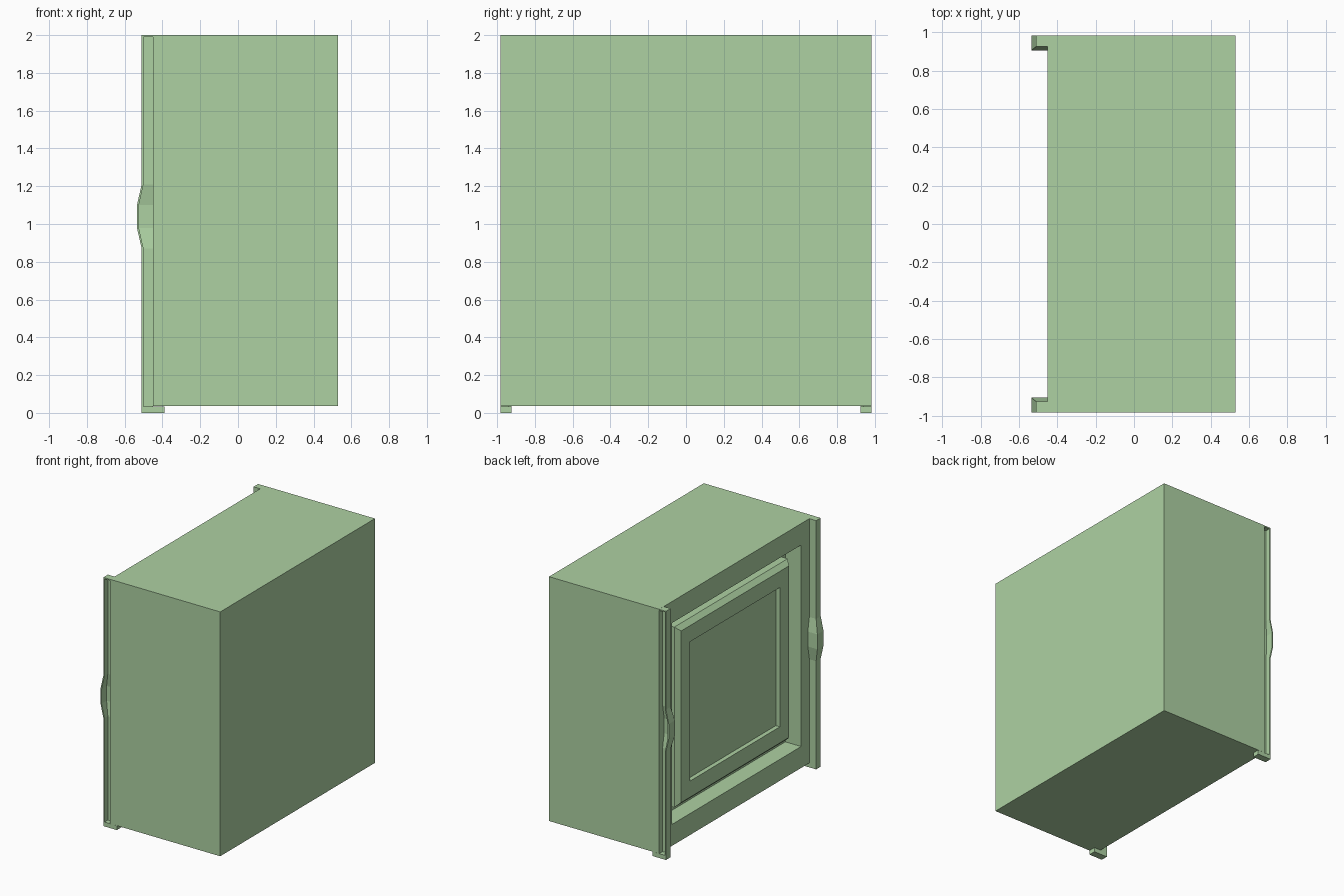
import bpy
import bmesh

cube = bpy.data.objects.get("Cube")
if cube:
    bpy.data.objects.remove(cube, do_unlink=True)

green = bpy.data.materials.new("pale_green")
green.use_nodes = True
colour = (0.42, 0.64, 0.365, 1.0)
green.diffuse_color = colour
green.node_tree.nodes["Principled BSDF"].inputs["Base Color"].default_value = colour

MID_Z = 1.018      # centre height of the cabinet
HALF_Y = 0.983     # half the cabinet width
FACE_X = -0.45     # plane of the detailed face
BASE_Z = 0.035     # underside of the cabinet


def loft(name, rings):
    """Skin a row of matching closed rings and cap both ends."""
    bm = bmesh.new()
    rows = [[bm.verts.new(p) for p in ring] for ring in rings]
    for a, b in zip(rows, rows[1:]):
        for i in range(len(a)):
            j = (i + 1) % len(a)
            bm.faces.new((a[i], a[j], b[j], b[i]))
    bm.faces.new(rows[0])
    bm.faces.new(rows[-1])
    bmesh.ops.recalc_face_normals(bm, faces=bm.faces)
    mesh = bpy.data.meshes.new(name)
    bm.to_mesh(mesh)
    bm.free()
    mesh.materials.append(green)
    obj = bpy.data.objects.new(name, mesh)
    bpy.context.collection.objects.link(obj)
    return obj


def rect(x, hy, hz):
    """Rectangle facing along x, centred on the cabinet."""
    return [(x, s * hy, MID_Z + t * hz) for s, t in ((-1, -1), (1, -1), (1, 1), (-1, 1))]


def box(name, x0, x1, y0, y1, z0, z1):
    return loft(name, [[(x0, y0, z), (x1, y0, z), (x1, y1, z), (x0, y1, z)] for z in (z0, z1)])


# Cabinet with a deep rectangular recess in one face
half_z = (2 - BASE_Z) / 2
loft("cabinet", [rect(0.53, HALF_Y, half_z), rect(FACE_X, HALF_Y, half_z),
                 rect(FACE_X, 0.82, 0.81), rect(-0.31, 0.82, 0.81)])

# Chamfered panel standing in the recess, with a sunken centre
loft("panel", [rect(-0.305, 0.72, 0.725), rect(-0.40, 0.72, 0.725),
               rect(-0.436, 0.684, 0.69), rect(-0.436, 0.57, 0.56),
               rect(-0.40, 0.57, 0.56)])


def rail_section(side, z, grip):
    """L-shaped rail section; grip pushes the flange out and the web inward."""
    inner, web = 0.925 - 0.02 * grip, 0.94 - 0.02 * grip
    out, back = -0.51 - 0.025 * grip, -0.50 - 0.025 * grip
    points = ((FACE_X, inner), (out, inner), (out, HALF_Y),
              (back, HALF_Y), (back, web), (FACE_X, web))
    return [(x, side * y, z) for x, y in points]


# Angle rails with bent grips, thin top caps and corner feet
for side, label in ((-1, "front"), (1, "back")):
    levels = ((BASE_Z, 0), (0.87, 0), (0.98, 1), (1.10, 1), (1.21, 0), (1.99, 0))
    loft(label + "_rail", [rail_section(side, z, g) for z, g in levels])
    y0, y1 = sorted((side * 0.925, side * HALF_Y))
    box(label + "_rail_cap", -0.51, FACE_X, y0, y1, 1.99, 2.0)
    box(label + "_foot", -0.51, -0.39, y0, y1, 0.0, BASE_Z)
